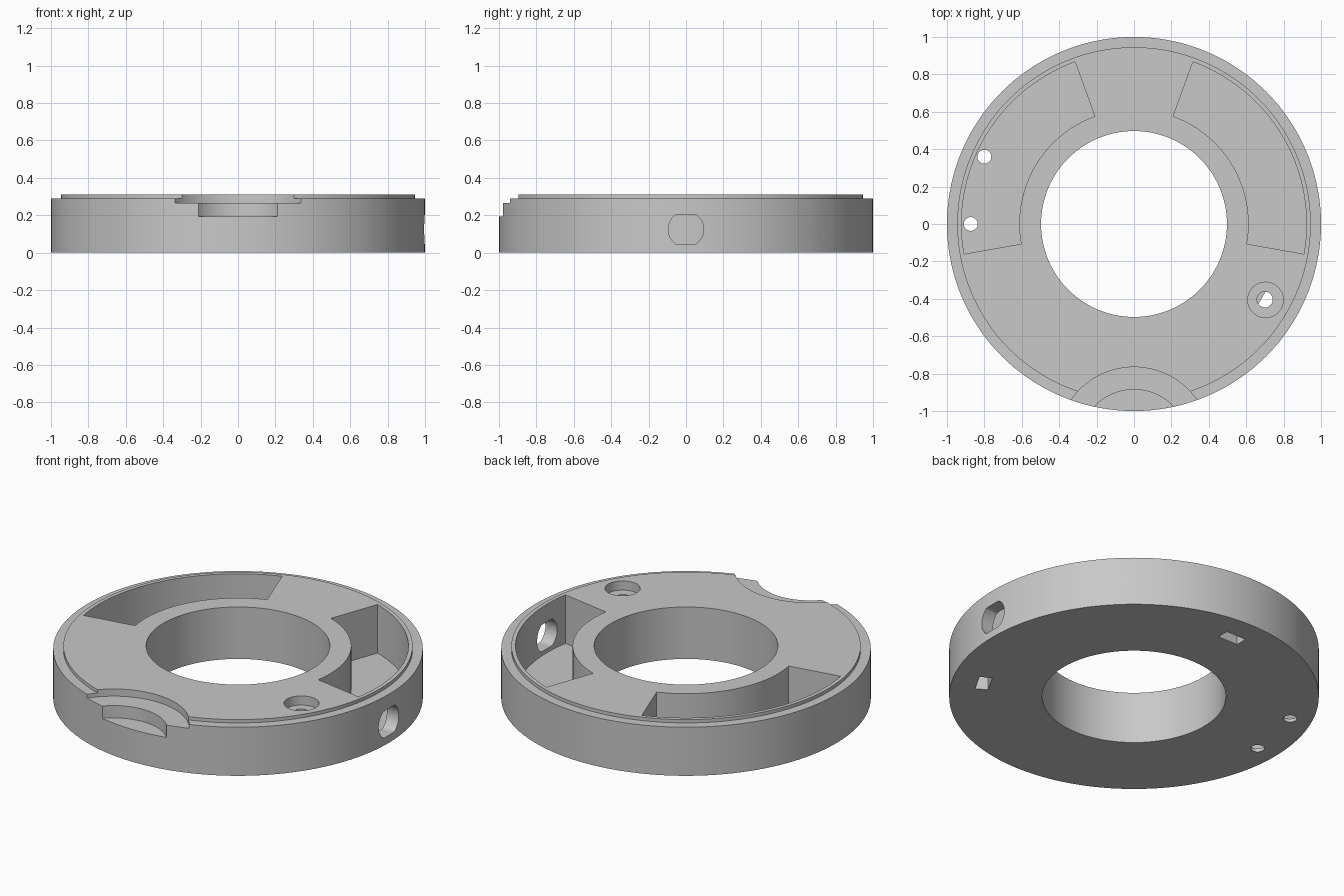
import bpy
import bmesh
from math import sin, cos, pi, radians
from mathutils import Matrix, Vector

cube = bpy.data.objects.get("Cube")
if cube:
    bpy.data.objects.remove(cube, do_unlink=True)

grey = bpy.data.materials.new("plain grey")
grey.use_nodes = True
grey.diffuse_color = (0.58, 0.58, 0.58, 1)
grey.node_tree.nodes["Principled BSDF"].inputs["Base Color"].default_value = (0.58, 0.58, 0.58, 1)


def finish(name, bm):
    bmesh.ops.recalc_face_normals(bm, faces=bm.faces)
    mesh = bpy.data.meshes.new(name)
    bm.to_mesh(mesh)
    bm.free()
    mesh.materials.append(grey)
    obj = bpy.data.objects.new(name, mesh)
    bpy.context.collection.objects.link(obj)
    return obj


def lathe(name, profile, steps=144):
    """Spin a closed (radius, height) profile around z."""
    bm = bmesh.new()
    verts = [bm.verts.new((r, 0, z)) for r, z in profile]
    edges = [bm.edges.new((a, b)) for a, b in zip(verts, verts[1:] + verts[:1])]
    bmesh.ops.spin(bm, geom=verts + edges, cent=(0, 0, 0), axis=(0, 0, 1),
                   angle=2 * pi, steps=steps, use_duplicate=False)
    bmesh.ops.remove_doubles(bm, verts=bm.verts, dist=1e-4)
    return finish(name, bm)


def prism(name, outline, low, high, matrix=Matrix()):
    """Extrude a flat outline from low to high along its local z."""
    bm = bmesh.new()
    face = bm.faces.new([bm.verts.new((x, y, low)) for x, y in outline])
    top = bmesh.ops.extrude_face_region(bm, geom=[face])["geom"]
    bmesh.ops.translate(bm, verts=[v for v in top if isinstance(v, bmesh.types.BMVert)],
                        vec=(0, 0, high - low))
    bm.transform(matrix)
    return finish(name, bm)


def arc(radius, start, end, steps):
    angles = [radians(start + (end - start) * i / steps) for i in range(steps + 1)]
    return [(radius * cos(a), radius * sin(a)) for a in angles]


def circle(radius, steps=40):
    return arc(radius, 0, 360, steps)[:-1]


def at(x, y, z=0):
    return Matrix.Translation((x, y, z))


def radial(degrees, z):
    """Local z points outward, local y points up."""
    turn = Matrix.Rotation(radians(degrees), 4, "Z")
    axes = Matrix(((0, 0, 1), (1, 0, 0), (0, 1, 0))).to_4x4()
    return at(0, 0, z) @ turn @ axes


# Ring body with a raised inner step on top
ring = lathe("ring_body", [(0.497, 0), (1, 0), (1, 0.29), (0.945, 0.29),
                           (0.945, 0.31), (0.497, 0.31)])

cutters = []

# Two curved pockets
pocket = arc(0.922, -10, 70, 44) + arc(0.613, 70, -10, 44)
for side in (1, -1):
    cutters.append(prism("pocket_cutter", [(side * x, y) for x, y in pocket], 0.02, 0.5))

# Stepped scallop at the front rim
for radius, floor in ((0.41, 0.267), (0.29, 0.193)):
    cutters.append(prism("scallop_cutter", circle(radius, 96), floor, 0.5, at(0, -1.175)))

# Counterbored screw holes with a slot underneath
slot = [(-0.035, -0.065), (0.035, -0.065), (0.035, 0.065), (-0.035, 0.065)]
for degrees in (90, 210, 330):
    turn = Matrix.Rotation(radians(degrees), 4, "Z")
    cutters.append(prism("counterbore_cutter", circle(0.095), 0.255, 0.5, turn @ at(0.812, 0)))
    cutters.append(prism("screw_hole_cutter", circle(0.042), 0.06, 0.4, turn @ at(0.808, 0)))
    cutters.append(prism("slot_cutter", slot, -0.1, 0.1, turn @ at(0.825, 0)))

# Small drain holes in one pocket floor
for x, y in ((-0.8, 0.36), (-0.873, 0)):
    cutters.append(prism("drain_cutter", circle(0.037), -0.1, 0.1, at(x, y)))

# Side openings: a flat-sided one and a round one
flattened = [(x, max(-0.08, min(0.08, y))) for x, y in circle(0.095)]
cutters.append(prism("flat_port_cutter", flattened, 0.75, 1.2, radial(0, 0.125)))
cutters.append(prism("round_port_cutter", circle(0.075), 0.59, 1.2, radial(45, 0.125)))

bpy.context.view_layer.objects.active = ring
for cutter in cutters:
    mod = ring.modifiers.new("cut", "BOOLEAN")
    mod.operation = "DIFFERENCE"
    mod.solver = "EXACT"
    mod.object = cutter
    bpy.ops.object.modifier_apply(modifier=mod.name)
    bpy.data.objects.remove(cutter, do_unlink=True)

# Smooth curved walls, crisp edges
bpy.ops.object.select_all(action="DESELECT")
ring.select_set(True)
bpy.ops.object.shade_smooth_by_angle(angle=radians(25))
